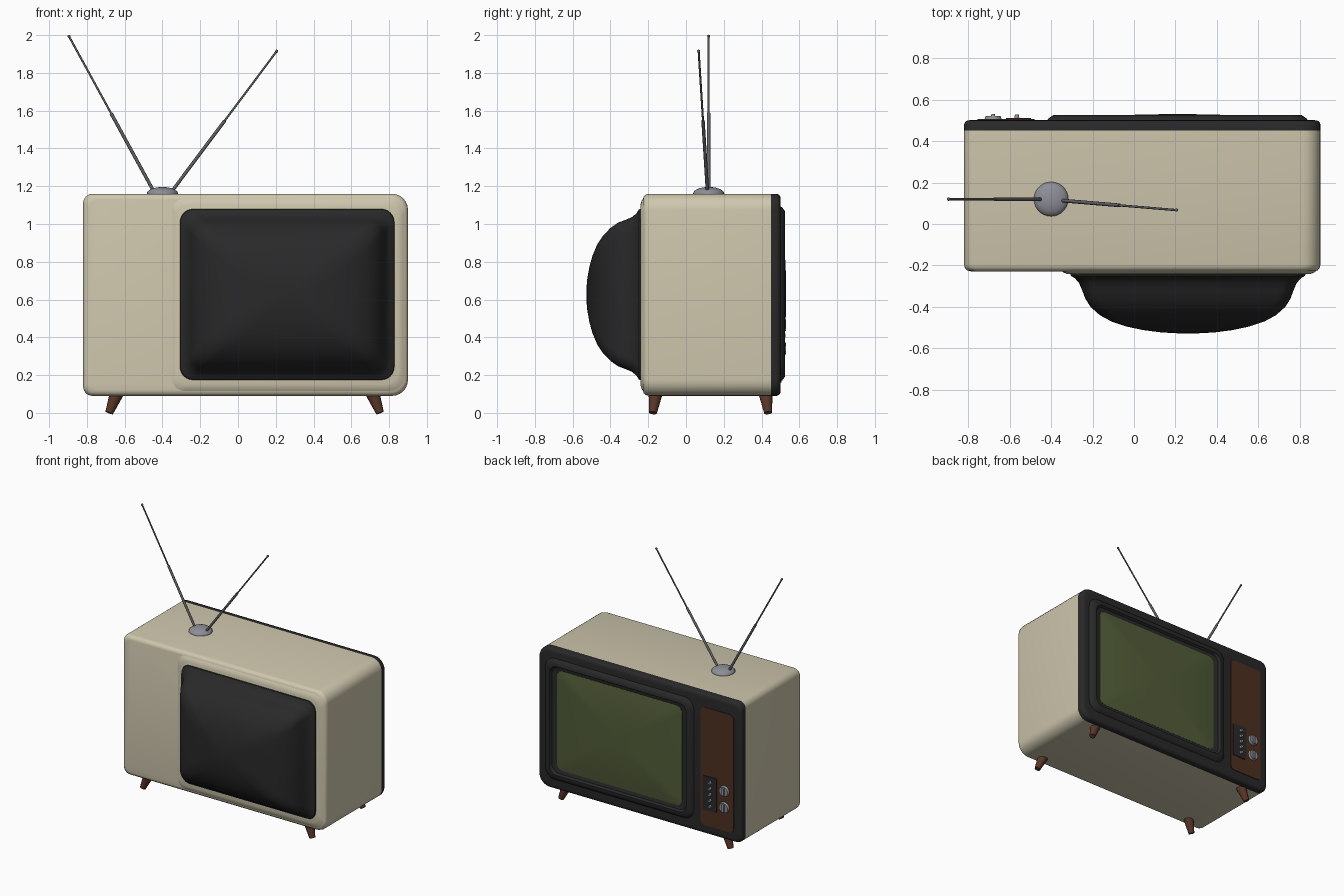
import bpy, bmesh, math
from mathutils import Vector

if "Cube" in bpy.data.objects:
    bpy.data.objects.remove(bpy.data.objects["Cube"])


def material(name, rgb):
    m = bpy.data.materials.new(name)
    m.diffuse_color = (*rgb, 1)
    m.use_nodes = True
    m.node_tree.nodes["Principled BSDF"].inputs["Base Color"].default_value = m.diffuse_color
    return m


CREAM = material("cream", (0.62, 0.57, 0.42))
BLACK = material("charcoal", (0.022, 0.022, 0.023))
GREEN = material("screen green", (0.085, 0.11, 0.04))
WOOD = material("wood panel", (0.075, 0.028, 0.015))
LEG = material("leg wood", (0.1, 0.037, 0.022))
GREY = material("grey metal", (0.27, 0.27, 0.31))
ROD = material("dark metal", (0.12, 0.12, 0.13))


def finish(name, bm, mat):
    bmesh.ops.recalc_face_normals(bm, faces=bm.faces[:])
    me = bpy.data.meshes.new(name)
    bm.to_mesh(me)
    bm.free()
    me.materials.append(mat)
    ob = bpy.data.objects.new(name, me)
    bpy.context.collection.objects.link(ob)
    return ob


def loft(name, mat, cx, cz, rings, caps=True, seg=7):
    """Rounded rectangles (y, half width, half height, left radius, right radius) joined along y."""
    bm = bmesh.new()
    loops = []
    for y, hw, hh, rl, rr in rings:
        loop = []
        for q, (sx, sz) in enumerate([(1, 1), (-1, 1), (-1, -1), (1, -1)]):
            r = rr if sx > 0 else rl
            for i in range(seg):
                a = math.pi / 2 * (q + i / (seg - 1))
                loop.append(bm.verts.new((cx + sx * (hw - r) + r * math.cos(a), y,
                                          cz + sz * (hh - r) + r * math.sin(a))))
        loops.append(loop)
    n = len(loops[0])
    for a, b in zip(loops, loops[1:]):
        for i in range(n):
            j = (i + 1) % n
            bm.faces.new((a[i], a[j], b[j], b[i]))
    if caps:
        bm.faces.new(loops[0])
        bm.faces.new(loops[-1])
    return finish(name, bm, mat)


def rod(name, mat, a, b, r1, r2, seg=20):
    a, b = Vector(a), Vector(b)
    d = b - a
    bm = bmesh.new()
    bmesh.ops.create_cone(bm, cap_ends=True, segments=seg, radius1=r1, radius2=r2, depth=d.length)
    rot = d.to_track_quat('Z', 'Y')
    for v in bm.verts:
        v.co = rot @ v.co + (a + b) / 2
    return finish(name, bm, mat)


def ball(name, mat, c, size):
    bm = bmesh.new()
    bmesh.ops.create_uvsphere(bm, u_segments=28, v_segments=14, radius=1)
    for v in bm.verts:
        v.co = Vector(c) + Vector([p * s for p, s in zip(v.co, size)])
    return finish(name, bm, mat)


# Cabinet shell and dark front bezel
CX, CZ, W, H = 0.04, 0.625, 0.86, 0.535


def shell(pairs):
    return [(y, W - i, H - i, 0.05, 0.085) for y, i in pairs]


loft("cabinet", CREAM, CX, CZ, shell([(-0.228, 0.03), (-0.224, 0.014), (-0.212, 0.004),
                                      (-0.195, 0), (0.45, 0)]))
loft("front_bezel", BLACK, CX, CZ, shell([(0.448, 0), (0.48, 0), (0.492, 0.005),
                                          (0.499, 0.015), (0.501, 0.03)]))

# Gentle swell of the back wall around the tube housing
loft("back_swell", CREAM, 0.265, 0.625, [(-0.222, 0.62, 0.515, 0.06, 0.08),
                                         (-0.234, 0.605, 0.50, 0.06, 0.08),
                                         (-0.242, 0.585, 0.475, 0.06, 0.08)])

# Domed tube housing at the back
dome = [(-0.235, 0.57, 0.455), (-0.25, 0.565, 0.45), (-0.262, 0.545, 0.43), (-0.285, 0.525, 0.41),
        (-0.32, 0.51, 0.395), (-0.36, 0.495, 0.38), (-0.40, 0.47, 0.352), (-0.44, 0.425, 0.31),
        (-0.47, 0.37, 0.265), (-0.495, 0.295, 0.205), (-0.512, 0.215, 0.145),
        (-0.523, 0.13, 0.08), (-0.528, 0.04, 0.025)]
loft("tube_housing", BLACK, 0.26, 0.627,
     [(y, w, h, min(0.07, h * 0.5), min(0.07, h * 0.5)) for y, w, h in dome])

# Raised screen surround with its inward slope
loft("screen_surround", BLACK, 0.21, 0.63,
     [(0.497, 0.63, 0.465, 0.08, 0.08), (0.51, 0.622, 0.457, 0.08, 0.08),
      (0.525, 0.60, 0.437, 0.07, 0.07), (0.525, 0.578, 0.415, 0.06, 0.06),
      (0.508, 0.568, 0.405, 0.06, 0.06), (0.501, 0.53, 0.375, 0.05, 0.05)], caps=False)

# Bulging glass screen
glass = []
for k in range(9):
    t = 1 - 0.95 * k / 8
    glass.append((0.503 + 0.027 * (1 - t ** 2.4), 0.53 * t, 0.38 * t, 0.05 * t, 0.05 * t))
loft("screen", GREEN, 0.21, 0.63, [(0.497, 0.53, 0.38, 0.05, 0.05)] + glass)

# Control panel, button plate, buttons and knobs
loft("control_panel", WOOD, -0.617, 0.61, [(0.498, 0.138, 0.45, 0.03, 0.03),
                                           (0.506, 0.138, 0.45, 0.03, 0.03)])
loft("button_plate", BLACK, -0.557, 0.41, [(0.503, 0.06, 0.13, 0.01, 0.01),
                                           (0.512, 0.06, 0.13, 0.01, 0.01)])
for i in range(5):
    rod(f"button_{i + 1}", GREY, (-0.565, 0.508, 0.32 + 0.045 * i),
        (-0.565, 0.528, 0.32 + 0.045 * i), 0.012, 0.01, 12)
for i, z in enumerate((0.34, 0.465)):
    rod(f"knob_{i + 1}", GREY, (-0.68, 0.503, z), (-0.68, 0.522, z), 0.042, 0.036, 28)
    loft(f"knob_grip_{i + 1}", GREY, -0.68, z, [(0.52, 0.01, 0.033, 0.004, 0.004),
                                                (0.53, 0.008, 0.03, 0.004, 0.004)])

# Four splayed, tapered legs
for sx, side in ((-1, "left"), (1, "right")):
    for sy, end in ((-1, "front"), (1, "back")):
        rod(f"{end}_{side}_leg", LEG, (0.035 + sx * 0.675, 0.13 + sy * 0.29, 0.11),
            (0.035 + sx * 0.717, 0.13 + sy * 0.305, 0.0), 0.038, 0.021)

# Aerial: dome base and two telescopic rods
ball("aerial_base", GREY, (-0.40, 0.12, 1.16), (0.083, 0.083, 0.036))
for side, a, b in (("left", (-0.45, 0.12, 1.18), (-0.895, 0.12, 1.994)),
                   ("right", (-0.345, 0.113, 1.18), (0.205, 0.067, 1.915))):
    mid = Vector(a).lerp(Vector(b), 0.5)
    rod(f"{side}_aerial_lower", ROD, a, mid, 0.009, 0.009, 12)
    rod(f"{side}_aerial_upper", ROD, mid, b, 0.0055, 0.0055, 12)
    ball(f"{side}_aerial_tip", ROD, b, (0.008, 0.008, 0.008))

# Smooth shading with crisp edges
for ob in bpy.data.objects:
    ob.select_set(True)
    bpy.context.view_layer.objects.active = ob
bpy.ops.object.shade_smooth_by_angle(angle=math.radians(40))
